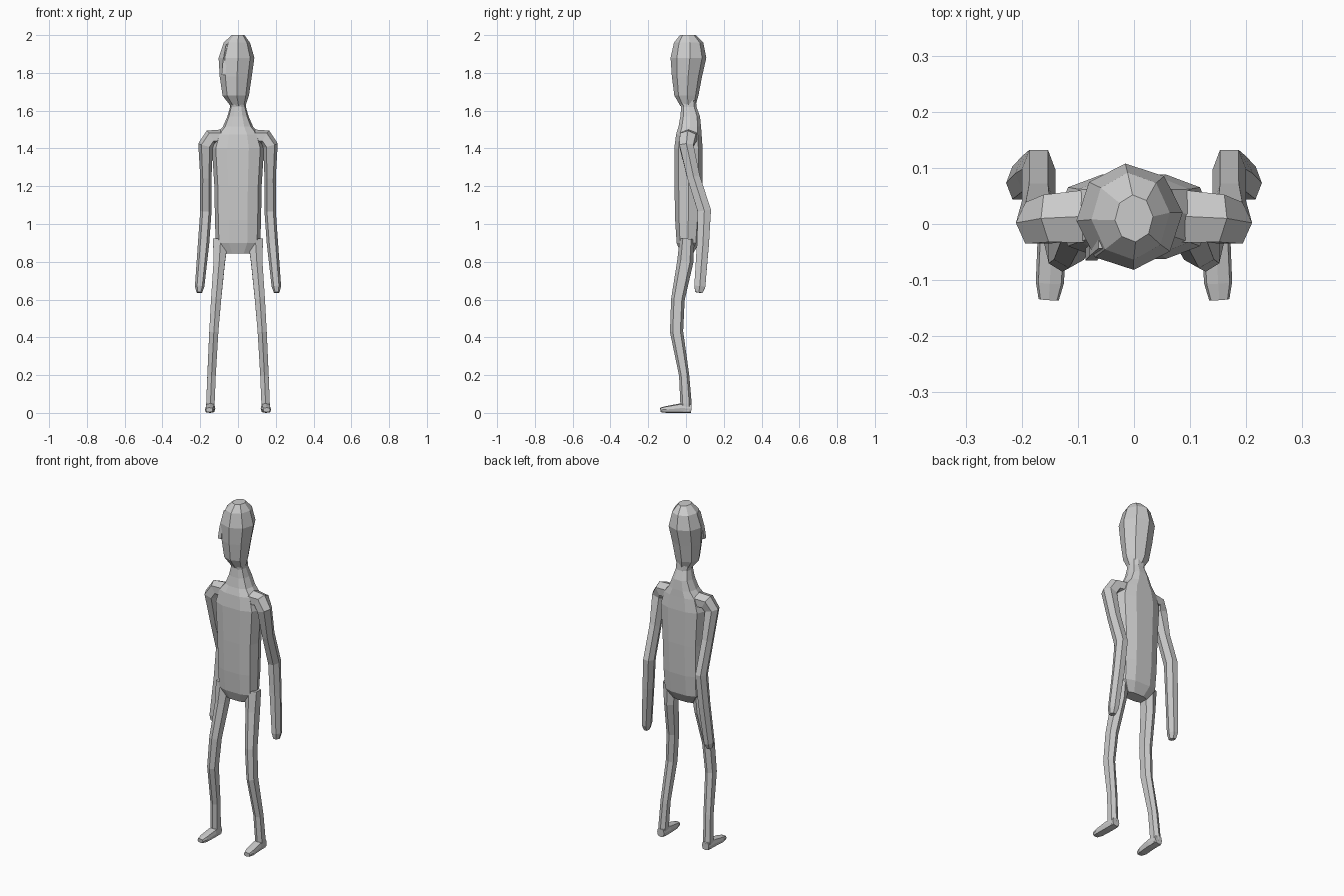
import bpy, bmesh, math
from mathutils import Vector


def loft(name, rings, sides, ref, power=1.0, turn=0.0, upright=False, mirror=False):
    """Skin rings of (x, y, z, half_width, half_depth) along their path.
    ref is the direction in which half_depth is measured."""
    bm = bmesh.new()
    pts = [Vector(r[:3]) for r in rings]
    loops = []
    for i, r in enumerate(rings):
        if upright:
            t = Vector((0, 0, 1))
        else:
            t = Vector((0, 0, 0))
            if i > 0:
                t += (pts[i] - pts[i - 1]).normalized()
            if i < len(pts) - 1:
                t += (pts[i + 1] - pts[i]).normalized()
            t.normalize()
        v = Vector(ref)
        v = (v - t * v.dot(t)).normalized()
        u = v.cross(t)
        loop = []
        for k in range(sides):
            a = math.tau * (k + turn) / sides
            c, s = math.cos(a), math.sin(a)
            c = math.copysign(abs(c) ** power, c)
            s = math.copysign(abs(s) ** power, s)
            loop.append(bm.verts.new(pts[i] + u * c * r[3] + v * s * r[4]))
        loops.append(loop)
    for a, b in zip(loops, loops[1:]):
        for k in range(sides):
            n = (k + 1) % sides
            bm.faces.new((a[k], a[n], b[n], b[k]))
    bm.faces.new(loops[0])
    bm.faces.new(loops[-1])
    bmesh.ops.recalc_face_normals(bm, faces=bm.faces)
    me = bpy.data.meshes.new(name)
    bm.to_mesh(me)
    bm.free()
    ob = bpy.data.objects.new(name, me)
    bpy.context.collection.objects.link(ob)
    if mirror:
        m = ob.modifiers.new("mirror", 'MIRROR')
        m.use_mirror_merge = False
    return ob


Y, X, Z = (0, 1, 0), (1, 0, 0), (0, 0, 1)

# torso, running up into the neck
loft("torso", [
    (0, 0.005, 0.845, 0.075, 0.035),
    (0, 0.010, 0.90, 0.118, 0.062),
    (0, 0.012, 1.02, 0.122, 0.072),
    (0, 0.013, 1.20, 0.125, 0.077),
    (0, 0.013, 1.40, 0.138, 0.078),
    (0, 0.015, 1.475, 0.115, 0.070),
    (0, 0.020, 1.515, 0.080, 0.062),
    (0, 0.022, 1.57, 0.056, 0.054),
    (0, 0.015, 1.62, 0.042, 0.042),
    (-0.005, 0.008, 1.68, 0.045, 0.045),
], 10, Y, power=0.75, upright=True)

# head
loft("head", [
    (0, 0.010, 1.625, 0.040, 0.040),
    (-0.012, 0.002, 1.68, 0.070, 0.064),
    (-0.012, 0.005, 1.78, 0.085, 0.080),
    (-0.008, 0.013, 1.88, 0.095, 0.095),
    (-0.006, 0.014, 1.96, 0.070, 0.078),
    (0, 0.010, 2.0, 0.034, 0.042),
], 8, Y, turn=0.1, upright=True)

# nose, on the face turned towards the left front corner
loft("nose", [
    (-0.055, -0.035, 1.95, 0.012, 0.012),
    (-0.070, -0.048, 1.86, 0.014, 0.014),
    (-0.076, -0.054, 1.79, 0.015, 0.015),
], 4, (-1, -1, 0), upright=True)

# shoulders and arms
loft("arm", [
    (0.060, 0.015, 1.460, 0.042, 0.055),
    (0.145, 0.010, 1.458, 0.042, 0.048),
    (0.172, 0.002, 1.415, 0.040, 0.042),
    (0.170, 0.040, 1.25, 0.030, 0.038),
    (0.170, 0.097, 1.07, 0.030, 0.040),
    (0.182, 0.090, 0.90, 0.030, 0.036),
    (0.203, 0.073, 0.67, 0.025, 0.033),
    (0.205, 0.068, 0.637, 0.015, 0.022),
], 6, Y, power=0.85, mirror=True)

# legs
loft("leg", [
    (0.092, 0.005, 0.92, 0.038, 0.045),
    (0.099, -0.004, 0.80, 0.043, 0.034),
    (0.116, -0.043, 0.60, 0.036, 0.030),
    (0.128, -0.050, 0.43, 0.035, 0.027),
    (0.140, -0.010, 0.20, 0.027, 0.025),
    (0.146, 0.000, 0.05, 0.030, 0.025),
    (0.146, 0.000, 0.005, 0.027, 0.024),
], 6, X, power=0.8, mirror=True)

# feet
loft("foot", [
    (0.146, 0.028, 0.024, 0.022, 0.024),
    (0.146, -0.030, 0.025, 0.026, 0.025),
    (0.150, -0.105, 0.018, 0.025, 0.018),
    (0.152, -0.135, 0.016, 0.018, 0.012),
], 8, Z, power=0.6, mirror=True)
